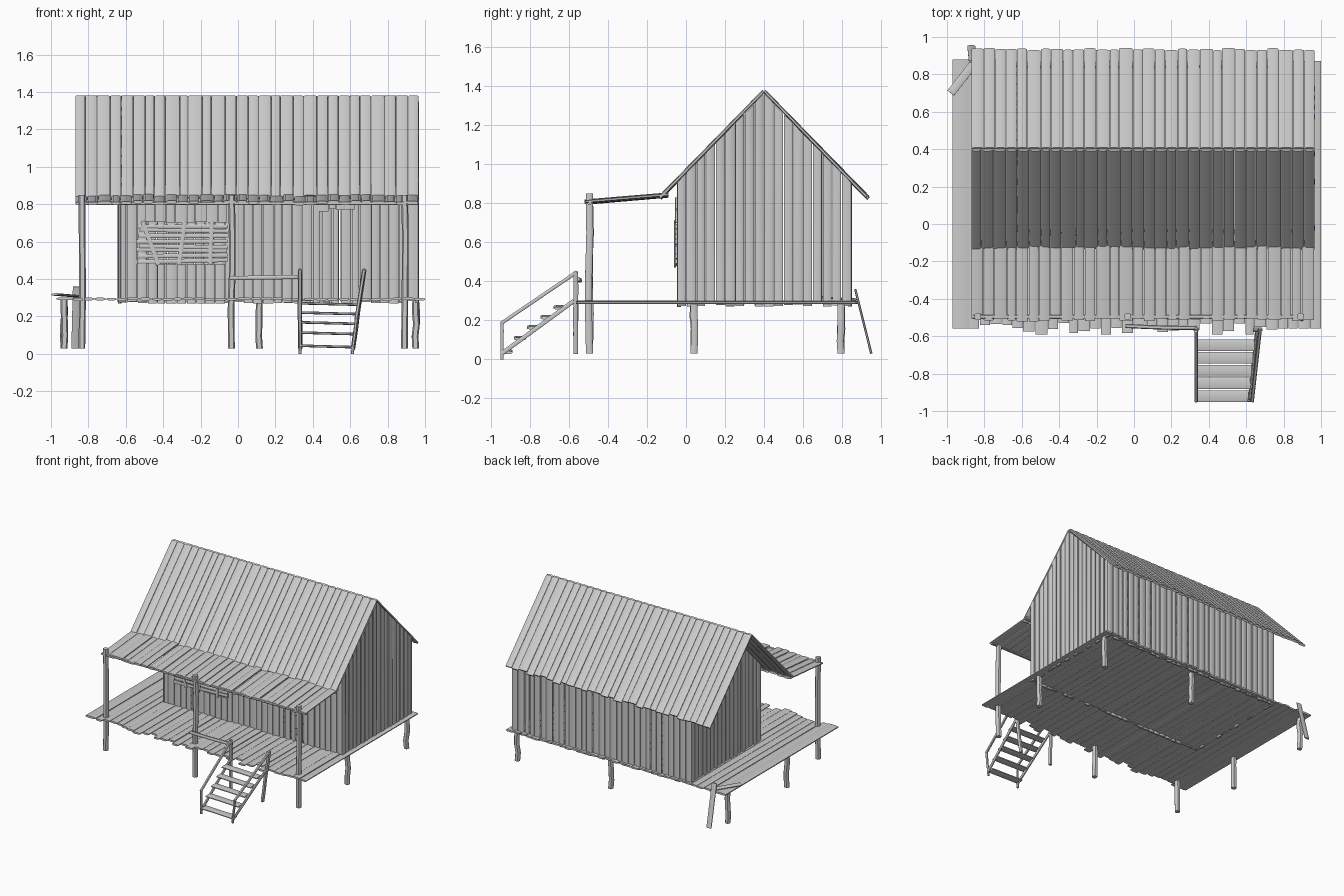
import bpy, bmesh, math, random
from mathutils import Vector as V

if "Cube" in bpy.data.objects:
    bpy.data.objects.remove(bpy.data.objects["Cube"])

random.seed(4)
R = random.uniform
wood = bpy.data.materials.new("weathered grey wood")
wood.diffuse_color = (0.6, 0.6, 0.6, 1)
wood.use_nodes = True
wood.node_tree.nodes["Principled BSDF"].inputs["Base Color"].default_value = wood.diffuse_color
X, Y, Z = V((1, 0, 0)), V((0, 1, 0)), V((0, 0, 1))
PROFILE = [(-.5, -.25), (-.3, -.5), (.3, -.5), (.5, -.25),
           (.5, .25), (.3, .5), (-.3, .5), (-.5, .25)]


def board(bm, pts, side, w, t, cut=0):
    """Soft-edged plank swept along pts; cut slants the far end."""
    pts = [V(p) for p in pts]
    d = (pts[-1] - pts[0]).normalized()
    s = (side - d * side.dot(d)).normalized()
    n = d.cross(s)
    rings = []
    for i, p in enumerate(pts):
        c = cut if i == len(pts) - 1 else 0
        rings.append([bm.verts.new(p + s * u * w + n * v * t + d * c * u * w)
                      for u, v in PROFILE])
    for a, b in zip(rings, rings[1:]):
        for k in range(8):
            m = (k + 1) % 8
            bm.faces.new((a[k], a[m], b[m], b[k]))
    bm.faces.new(rings[0][::-1])
    bm.faces.new(rings[-1])


def post(bm, a, b, w=.036, wob=.005):
    """Slightly crooked square pole."""
    a, b = V(a), V(b)
    pts = [a.lerp(b, i / 4) + (V((R(-wob, wob), R(-wob, wob), 0)) if 0 < i < 4 else V())
           for i in range(5)]
    side = X if abs((b - a).normalized().x) < .9 else Y
    board(bm, pts, side, w, w)


def finish(name, bm):
    bmesh.ops.recalc_face_normals(bm, faces=bm.faces)
    for f in bm.faces:
        f.smooth = True
    for e in bm.edges:
        e.smooth = e.calc_face_angle(0) < math.radians(40)
    me = bpy.data.meshes.new(name)
    bm.to_mesh(me)
    bm.free()
    me.materials.append(wood)
    bpy.context.collection.objects.link(bpy.data.objects.new(name, me))


def strips(x0, x1, n):
    """Split a span into n strips with uneven widths: (centre, width)."""
    step = (x1 - x0) / n
    cuts = [x0] + [x0 + step * (i + R(-.15, .15)) for i in range(1, n)] + [x1]
    return [((a + b) / 2, b - a) for a, b in zip(cuts, cuts[1:])]


# deck planks, ragged at the front
bm = bmesh.new()
board(bm, [(-.925, -.56, .295), (-.925, .88, .295)], X, .09, .015)
for x, w in strips(-.88, 1.0, 32):
    front = R(-.595, -.53) if -.8 < x < .75 else -.56
    z = .293 + R(-.003, .003)
    board(bm, [(x, front, z), (x, R(.865, .88), z)], X, w - .003, .014)
finish("deck", bm)

# supports below the deck
bm = bmesh.new()
for x, y in ((-.93, .795), (.115, .795), (.95, .795), (-.93, .04), (.95, .04)):
    post(bm, (x, y, .03), (x, y, .288))
finish("deck_posts", bm)

# tall porch posts
bm = bmesh.new()
for x in (-.835, -.035, .89):
    post(bm, (x, -.495, .03), (x, -.495, .85))
finish("porch_posts", bm)

# main roof, two slopes
for name, sgn in (("front_roof", -1), ("back_roof", 1)):
    bm = bmesh.new()
    for x, w in strips(-.87, .965, 30):
        k = R(.975, 1.0)
        o = R(0, .008)
        a = V((x, .4 + sgn * .002, 1.376))
        b = V((x, .4 + sgn * .535 * k, 1.376 - .545 * k - o))
        board(bm, [a, b], X, w - .002, .018)
    finish(name, bm)

# porch roof
bm = bmesh.new()
for x, w in strips(-.87, .965, 30):
    o = R(-.006, .006)
    board(bm, [(x, R(-.52, -.505), .807 + o), (x, -.09, .843 + o)], X, w - .004, .016)
board(bm, [(-.86, -.495, .805), (.96, -.495, .805)], Y, .022, .02)
finish("porch_roof", bm)

# gable end walls with slanted plank tops
for name, x in (("left_gable", -.632), ("right_gable", .955)):
    bm = bmesh.new()
    w = .895 / 18
    for i in range(18):
        y = .4 - .4475 + (i + .5) * w
        top = 1.362 - abs(y - .4) * 1.02
        sx = x + R(-.003, .003)
        board(bm, [(sx, y, R(.27, .295)), (sx, y, top)], Y, w - R(.002, .007), .018,
              1.02 if y < .4 else -1.02)
    finish(name, bm)

# back wall
bm = bmesh.new()
for x, w in strips(-.64, .965, 31):
    y = .84 + R(-.003, .003)
    board(bm, [(x, y, R(.27, .285)), (x, y, .905)], X, w - R(.002, .007), .016)
finish("back_wall", bm)

# front wall with window opening and a loose plank door
bm = bmesh.new()
for x, w in strips(-.64, .965, 31):
    y = -.036 + R(-.003, .003)
    if -.51 < x < -.08:
        spans = ((.27, .48), (.69, .91))
    else:
        spans = ((R(.27, .285), .91),)
    gap = .013 if .42 < x < .62 else R(.002, .006)
    for z0, z1 in spans:
        board(bm, [(x, y, z0), (x, y, z1)], X, w - gap, .016)
finish("front_wall", bm)

# short boards above the window and door
bm = bmesh.new()
for x0, x1, n, z in ((-.5, -.06, 8, .70), (.43, .625, 4, .768)):
    for x, w in strips(x0, x1, n):
        board(bm, [(x, -.05, z + R(-.008, .008)), (x, -.05, .83)], X, w - .003, .012)
finish("lintel_boards", bm)

# window boarded up with uneven slats and three braces
bm = bmesh.new()
for i in range(8):
    z = .497 + i * .026
    board(bm, [(R(-.545, -.52), -.048, z + R(-.01, .012)),
               (R(-.06, -.05), -.048, z + R(-.01, .008))], Z, .023, .012)
finish("window_slats", bm)
bm = bmesh.new()
for x0, x1 in ((-.51, -.425), (-.285, -.315), (-.14, -.15)):
    board(bm, [(x0, -.057, .71), (x1, -.057, .475)], X, .024, .01)
finish("window_braces", bm)

# stairs
bm = bmesh.new()
for i, z in enumerate((.04, .11, .165, .217, .267)):
    y = -.92 + i * .068
    board(bm, [(.33, y, z + .004), (.615 + i * .007, y, z - .004)], Y, .062, .014)
finish("stair_treads", bm)
bm = bmesh.new()
board(bm, [(.335, -.945, .03), (.335, -.575, .3)], X, .016, .022)
board(bm, [(.617, -.945, .03), (.655, -.575, .3)], X, .016, .022)
finish("stair_stringers", bm)

# stair railings, the right one leaning
bm = bmesh.new()
for xb, xt, xl, xh in ((.332, .332, .332, .332), (.612, .632, .615, .675)):
    post(bm, (xb, -.943, 0), (xt, -.943, .19), .016, .001)
    post(bm, (xl, -.565, .03), (xh, -.565, .45), .024, .002)
    board(bm, [(xt, -.948, .185), (xh, -.56, .448)], X, .018, .018)
finish("stair_railings", bm)

# porch rail
bm = bmesh.new()
post(bm, (-.045, -.545, .405), (.335, -.555, .412), .022, .004)
finish("porch_rail", bm)

# fallen plank and leaning board at the back left corner
bm = bmesh.new()
board(bm, [(-.98, .70, .318), (-.855, .86, .308)], X, .045, .012)
finish("fallen_plank", bm)
bm = bmesh.new()
board(bm, [(-.87, .95, .03), (-.862, .868, .36)], X, .042, .012)
finish("leaning_board", bm)
